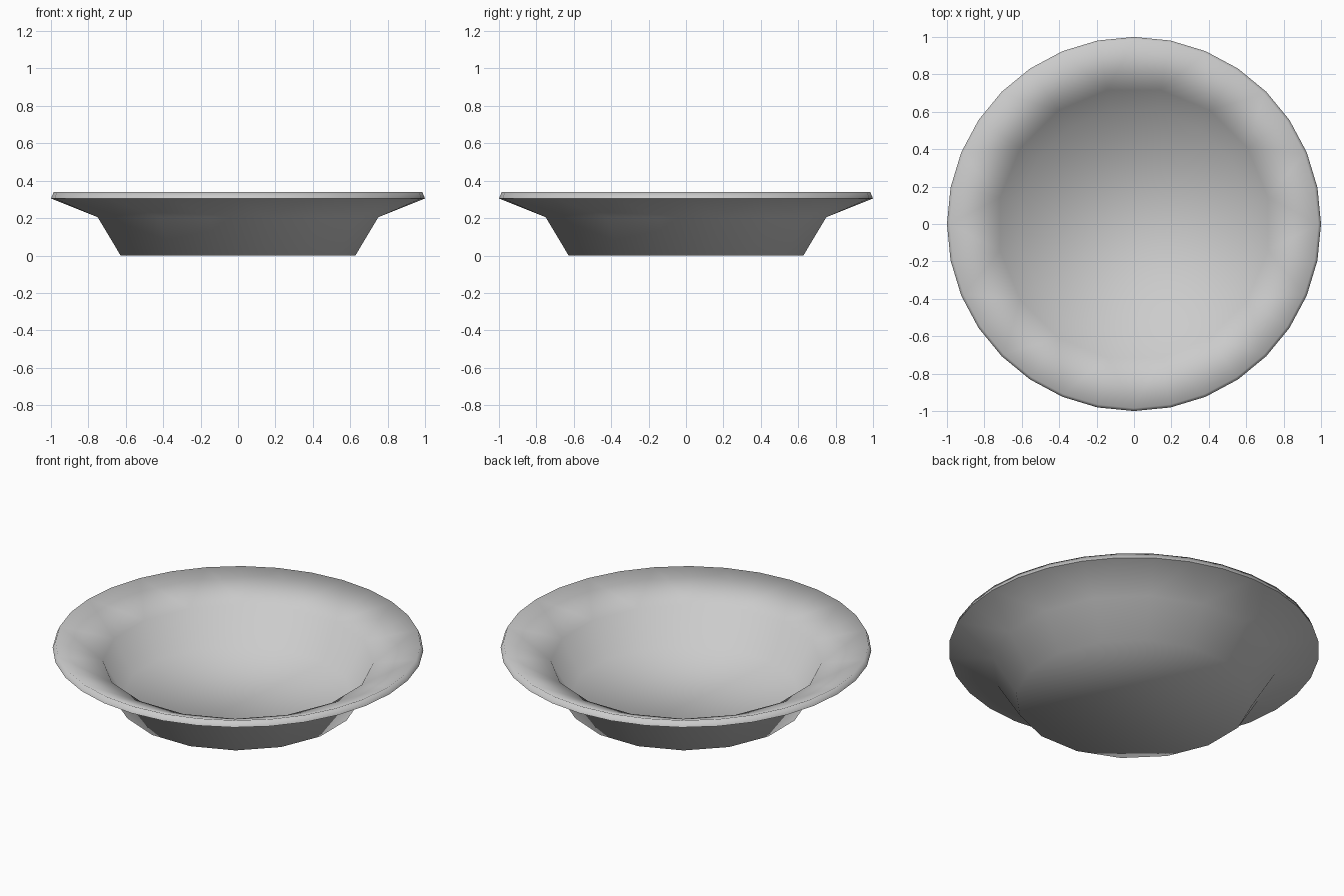
import bpy, bmesh
from math import sin, cos, pi

if "Cube" in bpy.data.objects:
    bpy.data.objects.remove(bpy.data.objects["Cube"])

RIM_SIDES = 32
BODY_SIDES = 16

grey = bpy.data.materials.new("light_grey")
grey.use_nodes = True
colour = (0.6, 0.6, 0.6, 1)
grey.diffuse_color = colour
grey.node_tree.nodes["Principled BSDF"].inputs["Base Color"].default_value = colour

bm = bmesh.new()


def ring(radius, z, sides, turn=0.0):
    """One circle of vertices."""
    angles = [2 * pi * i / sides + turn for i in range(sides)]
    return [bm.verts.new((radius * cos(a), radius * sin(a), z)) for a in angles]


def bridge(a, b):
    """Join two rings with equal side counts."""
    n = len(a)
    for i in range(n):
        j = (i + 1) % n
        bm.faces.new((a[i], a[j], b[j], b[i]))


def flare(body, rim):
    """Join a body ring to a rim ring with twice as many sides."""
    n = len(body)
    for i in range(n):
        j = (i + 1) % n
        here, mid, after = (rim[(2 * i + k) % len(rim)] for k in (1, 2, 3))
        bm.faces.new((body[i], body[j], mid))
        bm.faces.new((body[i], mid, here))
        bm.faces.new((body[j], after, mid))


# Body corners line up with every second rim corner
half = pi / BODY_SIDES
base = ring(0.64, 0.0, BODY_SIDES, half)
shoulder = ring(0.765, 0.205, BODY_SIDES, half)
rim_low = ring(1.0, 0.305, RIM_SIDES)
rim_top = ring(0.985, 0.34, RIM_SIDES)
inner_shoulder = ring(0.73, 0.23, BODY_SIDES, half)
floor = ring(0.62, 0.035, BODY_SIDES, half)

# Outside, rim band, inside
bm.faces.new(base)
bridge(base, shoulder)
flare(shoulder, rim_low)
bridge(rim_low, rim_top)
flare(inner_shoulder, rim_top)
bridge(floor, inner_shoulder)
bm.faces.new(floor)
bmesh.ops.recalc_face_normals(bm, faces=bm.faces)

# Smooth all over, with one crisp edge under the rim
for face in bm.faces:
    face.smooth = True
for i in range(RIM_SIDES):
    bm.edges.get((rim_low[i], rim_low[i - 1])).smooth = False

mesh = bpy.data.meshes.new("bowl")
bm.to_mesh(mesh)
bm.free()
mesh.materials.append(grey)
bowl = bpy.data.objects.new("bowl", mesh)
bpy.context.collection.objects.link(bowl)
